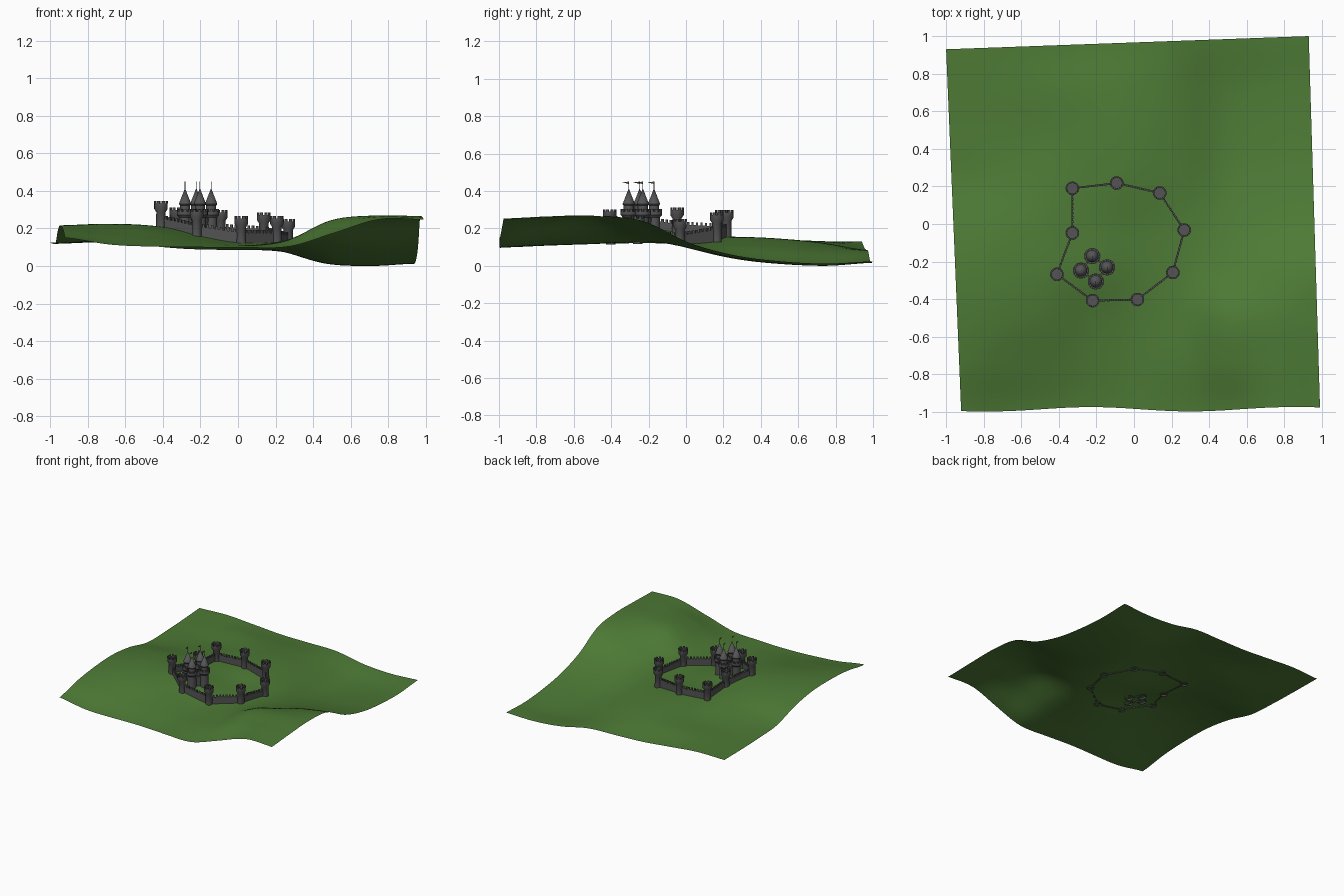
import bpy, bmesh, math
from mathutils import Vector, Matrix

if "Cube" in bpy.data.objects:
    bpy.data.objects.remove(bpy.data.objects["Cube"])


def material(name, rgb):
    m = bpy.data.materials.new(name)
    m.diffuse_color = (*rgb, 1)
    m.use_nodes = True
    m.node_tree.nodes["Principled BSDF"].inputs["Base Color"].default_value = m.diffuse_color
    return m


GRASS = material("grass_green", (0.075, 0.195, 0.036))
STONE = material("dark_stone", (0.089, 0.088, 0.091))

# Hill heights in thousandths, rows run from front to back
HILLS = [
    [150, 114, 103, 100, 98, 104, 176, 248, 247],
    [192, 170, 149, 126, 108, 133, 228, 263, 258],
    [212, 213, 197, 151, 117, 138, 240, 265, 265],
    [214, 224, 216, 180, 132, 127, 158, 208, 240],
    [183, 202, 195, 162, 133, 118, 97, 105, 124],
    [126, 148, 159, 156, 150, 112, 46, 42, 56],
    [118, 128, 133, 144, 143, 98, 20, 12, 24],
    [120, 130, 133, 128, 118, 83, 15, 0, 12],
    [125, 130, 111, 91, 85, 79, 34, 16, 24],
]


def spline(vals, t):
    t = min(max(t, 0), 8)
    i = min(int(t), 7)
    f = t - i
    a, b, c, d = [vals[min(max(k, 0), 8)] for k in (i - 1, i, i + 1, i + 2)]
    return b + 0.5 * f * (c - a + f * (2 * a - 5 * b + 4 * c - d + f * (3 * (b - c) + d - a)))


def height(u, v):
    return spline([spline(r, (u + 1) * 4) for r in HILLS], (v + 1) * 4) / 1000


def ground(x, y):
    v = (y + 0.0075 - 0.0234 * x) / 0.9733
    return height((x + 0.035 * v) / 0.96, v)


def finish(name, bm, mat, angle=35):
    me = bpy.data.meshes.new(name)
    bm.normal_update()
    bm.to_mesh(me)
    bm.free()
    me.materials.append(mat)
    ob = bpy.data.objects.new(name, me)
    bpy.context.collection.objects.link(ob)
    bpy.ops.object.select_all(action='DESELECT')
    bpy.context.view_layer.objects.active = ob
    ob.select_set(True)
    bpy.ops.object.shade_smooth_by_angle(angle=math.radians(angle))
    return ob


# Rolling terrain sheet, front edge slightly wavy
bm = bmesh.new()
bmesh.ops.create_grid(bm, x_segments=64, y_segments=64, size=1)
for p in bm.verts:
    u, v = p.co.x, p.co.y
    wave = (-0.016 * math.sin(1.5 * math.pi * u) * (1 - u * u) - 0.006) * ((1 - v) / 2) ** 4
    p.co = (0.96 * u - 0.035 * v + 0.005 * u * v,
            -0.0075 + 0.0225 * u + 0.9725 * v + 0.0125 * u * v + wave,
            max(height(u, v), 0))
finish("terrain", bm, GRASS, 60)


def lathe(bm, x, y, profile, n=16):
    """Spin (radius, z) points around a vertical axis."""
    rings = []
    for r, z in profile:
        if r == 0:
            rings.append([bm.verts.new((x, y, z))])
        else:
            rings.append([bm.verts.new((x + r * math.cos(2 * math.pi * k / n),
                                        y + r * math.sin(2 * math.pi * k / n), z)) for k in range(n)])
    for a, b in zip(rings, rings[1:]):
        for k in range(n):
            j = (k + 1) % n
            if len(b) == 1:
                bm.faces.new((a[k], a[j], b[0]))
            elif len(a) == 1:
                bm.faces.new((a[0], b[j], b[k]))
            else:
                bm.faces.new((a[k], a[j], b[j], b[k]))


def box(bm, centre, size, ang=0):
    mat = (Matrix.Translation(centre) @ Matrix.Rotation(ang, 4, 'Z')
           @ Matrix.Diagonal((*size, 1)))
    bmesh.ops.create_cube(bm, size=1, matrix=mat)


def battlements(bm, x, y, r, z, h, n=8):
    for k in range(n):
        a = 2 * math.pi * (k + 0.5) / n
        box(bm, (x + r * math.cos(a), y + r * math.sin(a), z + h / 2),
            (0.008, 1.2 * math.pi * r / n, h), a)


def round_tower(name, x, y, top):
    bm = bmesh.new()
    rim = top - 0.013
    low = ground(x, y) - 0.008
    lathe(bm, x, y, [(0.026, low), (0.025, rim - 0.045),
                     (0.036, rim - 0.028), (0.036, rim), (0.028, rim),
                     (0.028, rim - 0.008), (0, rim - 0.008)])
    battlements(bm, x, y, 0.032, rim, 0.013)
    finish(name, bm, STONE)


def curtain_wall(name, a, b, za, zb, tall):
    """Sloping wall between two points, with merlons along its top."""
    bm = bmesh.new()
    a, b = Vector(a), Vector(b)
    d = (b - a).normalized()
    side = Vector((-d.y, d.x)) * 0.0045
    ang = math.atan2(d.y, d.x)
    n = max(2, round((b - a).length / 0.023))
    rows = []
    for i in range(n + 1):
        t = i / n
        p = a.lerp(b, t)
        low = ground(*p) - 0.003
        high = za + (zb - za) * t + tall
        rows.append([bm.verts.new((*(p + s * side), z))
                     for s, z in ((-1, low), (1, low), (1, high), (-1, high))])
        if i < n:
            m = a.lerp(b, t + 0.5 / n)
            top = za + (zb - za) * (t + 0.5 / n) + tall
            box(bm, (m.x, m.y, top + 0.006), (0.012, 0.011, 0.02), ang)
    for p, q in zip(rows, rows[1:]):
        for k in range(1, 4):
            j = (k + 1) % 4
            bm.faces.new((p[k], q[k], q[j], p[j]))
    bmesh.ops.recalc_face_normals(bm, faces=bm.faces)
    finish(name, bm, STONE)


# Outer ring: position and top of each tower
RING = [(-0.41, -0.268, 0.345), (-0.22, -0.408, 0.302), (0.018, -0.402, 0.265),
        (0.207, -0.258, 0.265), (0.267, -0.032, 0.25), (0.137, 0.165, 0.285),
        (-0.092, 0.218, 0.298), (-0.328, 0.19, 0.298), (-0.328, -0.048, 0.312)]
for i, (x, y, top) in enumerate(RING):
    x2, y2, top2 = RING[(i + 1) % len(RING)]
    round_tower(f"wall_tower_{i + 1}", x, y, top)
    curtain_wall(f"curtain_wall_{i + 1}", (x, y), (x2, y2), top - 0.145, top2 - 0.145, 0.056)


def keep_tower(name, x, y):
    bm = bmesh.new()
    low = ground(x, y) - 0.008
    # body, corbelled gallery and upper drum
    lathe(bm, x, y, [(0.033, low), (0.032, 0.258), (0.043, 0.272), (0.043, 0.291),
                     (0.035, 0.291), (0.035, 0.284), (0.027, 0.284), (0.027, 0.322),
                     (0.033, 0.33), (0, 0.415)])
    battlements(bm, x, y, 0.039, 0.291, 0.013, 10)
    # pole
    lathe(bm, x, y, [(0.0018, 0.40), (0.0018, 0.45), (0, 0.45)], 6)
    finish(name, bm, STONE)
    # pennant
    bm = bmesh.new()
    f = [bm.verts.new((x + s, y + dy, z)) for s in (-0.001, 0.001)
         for dy, z in ((0, 0.437), (0, 0.45), (-0.034, 0.447))]
    bm.faces.new((f[0], f[1], f[2]))
    bm.faces.new((f[5], f[4], f[3]))
    for k in range(3):
        j = (k + 1) % 3
        bm.faces.new((f[k], f[k + 3], f[j + 3], f[j]))
    bmesh.ops.recalc_face_normals(bm, faces=bm.faces)
    finish(name + "_flag", bm, STONE)


# Central keep: four spired towers joined by short walls
KEEP = [(-0.222, -0.171), (-0.282, -0.248), (-0.203, -0.306), (-0.143, -0.231)]
for i, p in enumerate(KEEP):
    keep_tower(f"keep_tower_{i + 1}", *p)
    curtain_wall(f"keep_wall_{i + 1}", p, KEEP[(i + 1) % 4], 0.175, 0.175, 0.065)
